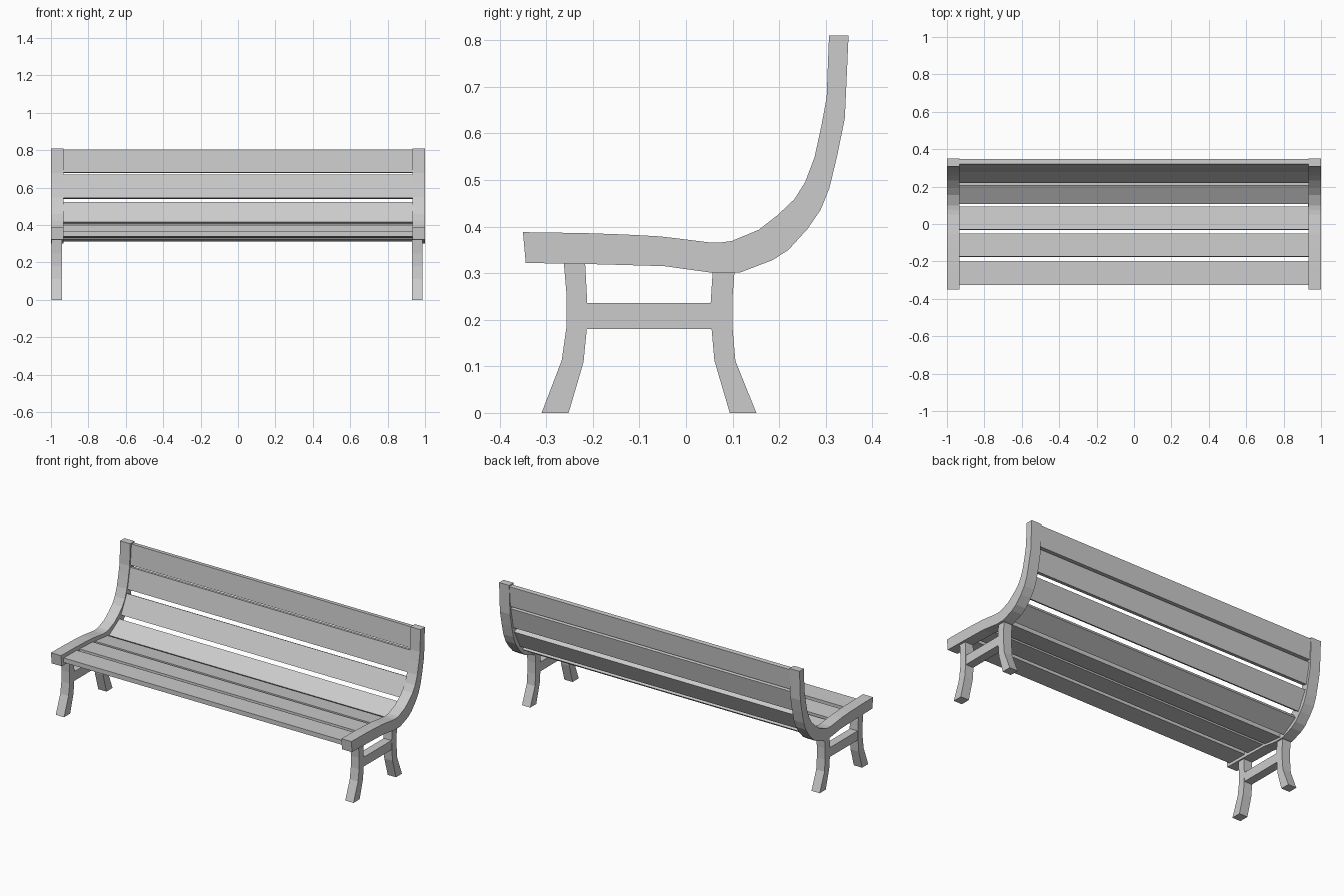
import bpy, bmesh
from math import atan2, hypot
from mathutils import Matrix

if "Cube" in bpy.data.objects:
    bpy.data.objects.remove(bpy.data.objects["Cube"])


def extrude(name, profile, x0, x1):
    """Solid from a (y, z) outline, extruded along x."""
    bm = bmesh.new()
    face = bm.faces.new([bm.verts.new((x0, y, z)) for y, z in profile])
    ext = bmesh.ops.extrude_face_region(bm, geom=[face])
    verts = [g for g in ext["geom"] if isinstance(g, bmesh.types.BMVert)]
    bmesh.ops.translate(bm, verts=verts, vec=(x1 - x0, 0, 0))
    bmesh.ops.recalc_face_normals(bm, faces=bm.faces)
    mesh = bpy.data.meshes.new(name)
    bm.to_mesh(mesh)
    bm.free()
    ob = bpy.data.objects.new(name, mesh)
    bpy.context.collection.objects.link(ob)
    return ob


def slat(name, a, b, thick=0.027):
    """Flat board between two (y, z) centre points."""
    dy, dz = b[0] - a[0], b[1] - a[1]
    length = hypot(dy, dz)
    ny, nz = -dz / length * thick / 2, dy / length * thick / 2
    extrude(name, [(a[0] + ny, a[1] + nz), (b[0] + ny, b[1] + nz),
                   (b[0] - ny, b[1] - nz), (a[0] - ny, a[1] - nz)], -0.935, 0.935)


# Curved side rails: sitting edge, then back edge
upper = [(-.35, .388), (-.218, .386), (-.132, .383), (-.057, .379), (-.014, .374),
         (.05, .366), (.076, .366), (.098, .369), (.156, .393), (.196, .424),
         (.233, .459), (.256, .496), (.276, .549), (.291, .618), (.302, .678), (.307, .81)]
lower = [(-.344, .322), (-.186, .319), (-.046, .315), (-.003, .309), (.055, .301),
         (.115, .301), (.186, .328), (.22, .35), (.261, .395), (.289, .436),
         (.308, .483), (.325, .554), (.341, .633), (.349, .81)]
rail = upper + lower[::-1]
extrude("left_side_rail", rail, -1, -.933)
extrude("right_side_rail", rail, .933, 1)

# Splayed legs with a stretcher on each side
front_leg = [(-.263, .33), (-.256, .249), (-.257, .182), (-.267, .112), (-.31, 0),
             (-.252, 0), (-.22, .109), (-.213, .18), (-.212, .236), (-.217, .33)]
back_leg = [(.058, .315), (.053, .236), (.055, .18), (.061, .112), (.094, 0),
            (.151, 0), (.106, .112), (.1, .182), (.1, .249), (.105, .315)]
bar = [(-.22, .18), (.06, .18), (.06, .236), (-.22, .236)]
for side, x0 in (("left", -.996), ("right", .931)):
    extrude(side + "_front_leg", front_leg, x0, x0 + .055)
    extrude(side + "_back_leg", back_leg, x0, x0 + .055)
    extrude(side + "_stretcher", bar, x0 + .002, x0 + .053)

# Seat and back slats following the rail
slats = [((-.325, .351), (-.2, .350)), ((-.175, .348), (-.05, .343)),
         ((-.03, .339), (.093, .326)), ((.113, .325), (.212, .386)),
         ((.232, .409), (.288, .517)), ((.295, .543), (.320, .667)),
         ((.323, .68), (.333, .803))]
for i, (a, b) in enumerate(slats):
    slat(f"{'seat' if i < 4 else 'back'}_slat_{i + 1}", a, b)
